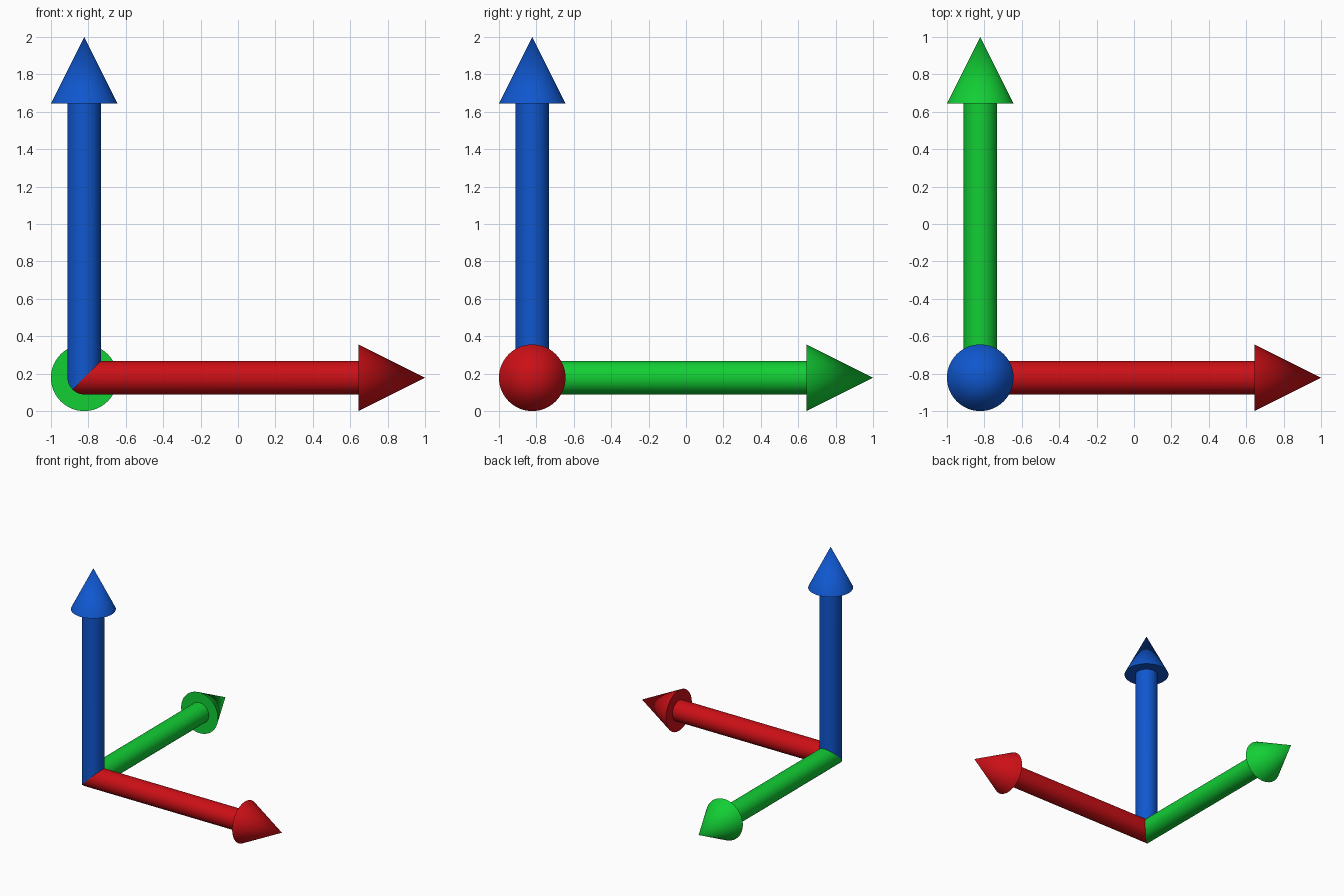
import bpy, bmesh
from math import cos, sin, pi, radians
from mathutils import Vector

if "Cube" in bpy.data.objects:
    bpy.data.objects.remove(bpy.data.objects["Cube"])

SIDES = 64               # multiple of 8 keeps the mitre corners exact
SHAFT_R, HEAD_R = 0.089, 0.178
LENGTH, HEAD_LEN = 1.822, 0.356
CORNER = Vector((-1 + HEAD_R, -1 + HEAD_R, HEAD_R))


def arrow(name, turn, color):
    """Arrow from the shared corner; turn maps local z onto the wanted axis."""
    bm = bmesh.new()

    def vert(a, b, c):
        p = (a, b, c)
        return bm.verts.new(CORNER + Vector([p[(i + turn) % 3] for i in range(3)]))

    def ring(radius, height):
        pts = [(radius * cos(2 * pi * i / SIDES), radius * sin(2 * pi * i / SIDES))
               for i in range(SIDES)]
        return [vert(a, b, height(a, b)) for a, b in pts]

    neck = LENGTH - HEAD_LEN
    rings = [ring(SHAFT_R, lambda a, b: max(a, b)),   # three-way mitred end
             ring(SHAFT_R, lambda a, b: neck),        # top of shaft
             ring(HEAD_R, lambda a, b: neck)]         # rim of head
    tip = vert(0, 0, LENGTH)
    for i in range(SIDES):
        j = (i + 1) % SIDES
        for low, high in zip(rings, rings[1:]):
            bm.faces.new((low[i], low[j], high[j], high[i]))
        bm.faces.new((rings[2][i], rings[2][j], tip))

    mesh = bpy.data.meshes.new(name)
    bm.to_mesh(mesh)
    bm.free()
    mesh.shade_smooth()
    mesh.set_sharp_from_angle(angle=radians(30))
    mat = bpy.data.materials.new(name + "_color")
    mat.diffuse_color = color
    mat.use_nodes = True
    mat.node_tree.nodes["Principled BSDF"].inputs["Base Color"].default_value = mat.diffuse_color
    mesh.materials.append(mat)
    obj = bpy.data.objects.new(name, mesh)
    bpy.context.collection.objects.link(obj)


# One arrow along each axis, meeting at a mitred corner
arrow("x_axis_arrow", 2, (0.6, 0.005, 0.008, 1))
arrow("y_axis_arrow", 1, (0.006, 0.62, 0.035, 1))
arrow("z_axis_arrow", 0, (0.005, 0.095, 0.62, 1))
